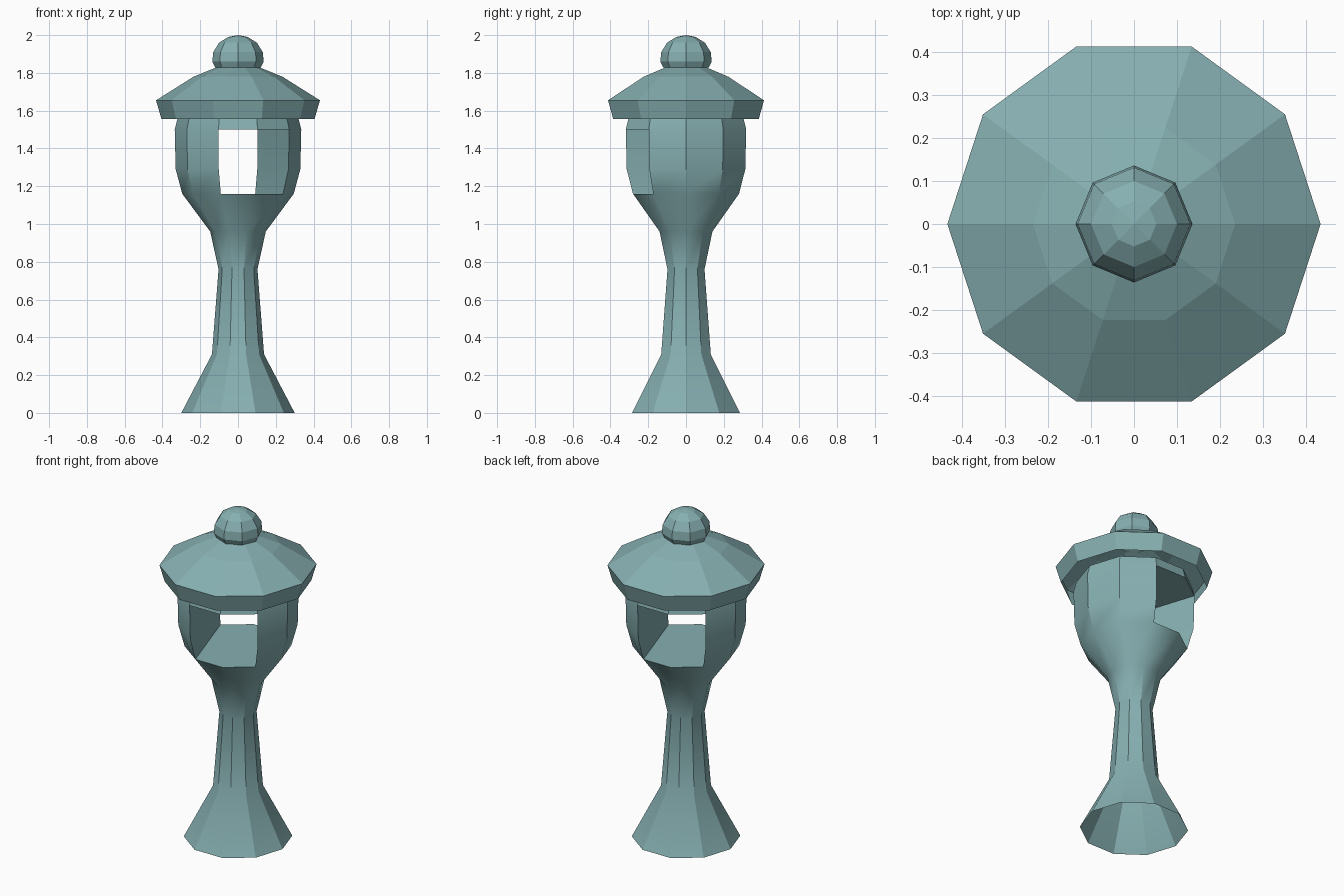
import bpy, bmesh, math

if "Cube" in bpy.data.objects:
    bpy.data.objects.remove(bpy.data.objects["Cube"])

stone = bpy.data.materials.new("grey_teal_stone")
stone.diffuse_color = (0.24, 0.43, 0.44, 1)
stone.use_nodes = True
stone.node_tree.nodes["Principled BSDF"].inputs["Base Color"].default_value = stone.diffuse_color


def rings_of(bm, profile, sides):
    """One ring of vertices per (radius, height); a zero radius gives a tip."""
    rings = []
    for r, z in profile:
        if r == 0:
            rings.append([bm.verts.new((0, 0, z))] * sides)
        else:
            rings.append([bm.verts.new((r * math.cos(2 * math.pi * k / sides),
                                        r * math.sin(2 * math.pi * k / sides), z))
                          for k in range(sides)])
    return rings


def lathe(bm, profile, sides, skip=lambda row, k: False):
    rings = rings_of(bm, profile, sides)
    for row in range(len(rings) - 1):
        a, b = rings[row], rings[row + 1]
        for k in range(sides):
            if skip(row, k):
                continue
            n = (k + 1) % sides
            quad = [a[k], a[n], b[n], b[k]]
            bm.faces.new(list(dict.fromkeys(quad)))
    return rings


def finish(bm, name, smooth_angle=None):
    mesh = bpy.data.meshes.new(name)
    bm.to_mesh(mesh)
    bm.free()
    mesh.materials.append(stone)
    obj = bpy.data.objects.new(name, mesh)
    bpy.context.collection.objects.link(obj)
    if smooth_angle:
        bpy.ops.object.select_all(action='DESELECT')
        obj.select_set(True)
        bpy.context.view_layer.objects.active = obj
        bpy.ops.object.shade_smooth_by_angle(angle=math.radians(smooth_angle))
    return obj


# Pedestal and lamp chamber: ten sides, open below, two side pairs cut away
body = [(0.30, 0), (0.138, 0.31), (0.103, 0.76), (0.147, 0.96), (0.295, 1.16),
        (0.33, 1.29), (0.335, 1.50), (0.32, 1.56), (0, 1.56)]
LOW, HIGH = 4, 6
bm = bmesh.new()
rings = lathe(bm, body, 10,
              skip=lambda row, k: LOW <= row < HIGH and k in (7, 8, 2, 3))

# Passage through the chamber: floor, ceiling and two side walls
pairs = [(7, 4), (8, 3), (9, 2)]
for (f0, b0), (f1, b1) in zip(pairs, pairs[1:]):
    lo, hi = rings[LOW], rings[HIGH]
    bm.faces.new((lo[f0], lo[f1], lo[b1], lo[b0]))
    bm.faces.new((hi[b0], hi[b1], hi[f1], hi[f0]))
for row in range(LOW, HIGH):
    lo, hi = rings[row], rings[row + 1]
    for p, q in ((7, 4), (2, 9)):
        bm.faces.new((lo[p], lo[q], hi[q], hi[p]))
# drop the unused middle vertices of the openings
bmesh.ops.delete(bm, geom=[v for v in bm.verts if not v.link_faces], context='VERTS')
finish(bm, "lantern_body", 30)

# Roof: thin shell, open below
bm = bmesh.new()
lathe(bm, [(0.405, 1.555), (0.434, 1.655), (0.235, 1.78), (0.10, 1.835), (0, 1.84)], 10)
finish(bm, "roof")

# Round finial with eight sides
bm = bmesh.new()
lathe(bm, [(0.12, 1.828), (0.136, 1.86), (0.131, 1.91), (0.10, 1.96),
           (0.052, 1.99), (0, 2.0)], 8)
finish(bm, "finial")
